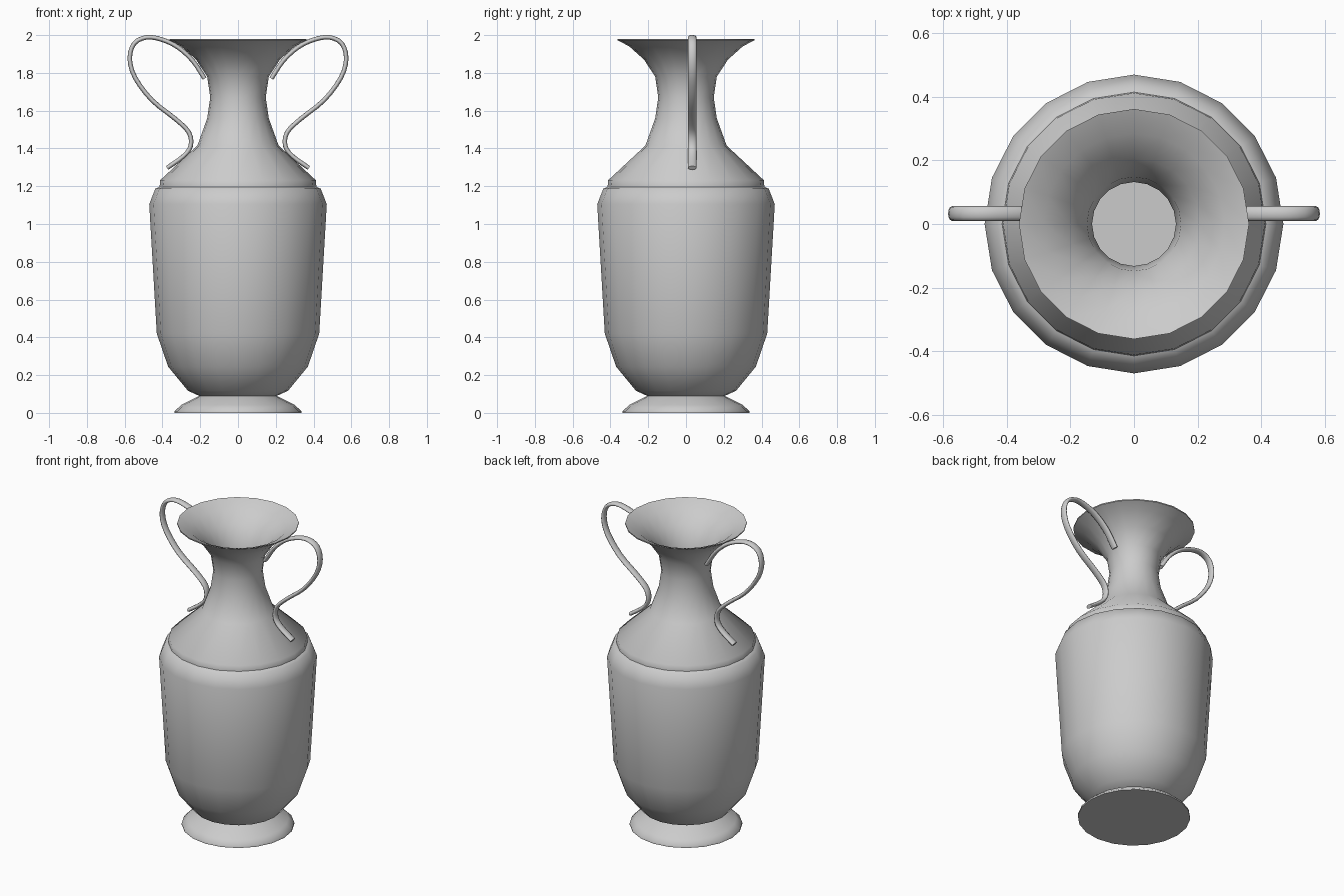
import bpy, bmesh
from math import sin, cos, pi, radians
from mathutils import Vector

if "Cube" in bpy.data.objects:
    bpy.data.objects.remove(bpy.data.objects["Cube"])

WALL = 0.015


def finish(name, bm, angle):
    bmesh.ops.recalc_face_normals(bm, faces=bm.faces)
    mesh = bpy.data.meshes.new(name)
    bm.to_mesh(mesh)
    bm.free()
    ob = bpy.data.objects.new(name, mesh)
    bpy.context.collection.objects.link(ob)
    bpy.ops.object.select_all(action='DESELECT')
    ob.select_set(True)
    bpy.context.view_layer.objects.active = ob
    bpy.ops.object.shade_smooth_by_angle(angle=radians(angle))
    return ob


def skin(bm, rings):
    """Bridge successive rings with quads and cap both ends."""
    loops = [[bm.verts.new(p) for p in ring] for ring in rings]
    n = len(loops[0])
    for a, b in zip(loops, loops[1:]):
        for i in range(n):
            j = (i + 1) % n
            bm.faces.new((a[i], a[j], b[j], b[i]))
    bm.faces.new(loops[0][::-1])
    bm.faces.new(loops[-1])


def lathe(name, profile, sides=20):
    bm = bmesh.new()
    skin(bm, [[(r * cos(2 * pi * i / sides), r * sin(2 * pi * i / sides), z)
               for i in range(sides)] for r, z in profile])
    return finish(name, bm, 50)


# Hollow vase: foot, body, stepped collar, neck and flared rim
foot = [(0.335, 0), (0.335, 0.01), (0.30, 0.042), (0.205, 0.09)]
body = [(0.265, 0.117), (0.37, 0.245), (0.43, 0.42), (0.47, 1.105),
        (0.438, 1.187), (0.415, 1.197), (0.412, 1.232), (0.215, 1.415),
        (0.163, 1.56), (0.147, 1.67), (0.163, 1.78), (0.222, 1.87),
        (0.30, 1.94), (0.362, 1.973)]
rim = [(0.362, 1.98)]
inside = [(r - WALL, z + (0.005 if z > 1.7 else 0)) for r, z in reversed(body[:-1])]
lathe("vase", foot + body + rim + inside)

# Scrolled strap handle, swept along a smooth path and mirrored
path = [(0.177, 1.77), (0.24, 1.865), (0.32, 1.937), (0.405, 1.977),
        (0.485, 1.988), (0.55, 1.955), (0.573, 1.875), (0.545, 1.775),
        (0.455, 1.655), (0.33, 1.555), (0.26, 1.485), (0.25, 1.415),
        (0.287, 1.36), (0.375, 1.297)]
pts = [Vector((x, 0.033, z)) for x, z in path]
ext = [2 * pts[0] - pts[1]] + pts + [2 * pts[-1] - pts[-2]]
line = []
for a, b, c, d in zip(ext, ext[1:], ext[2:], ext[3:]):
    for t in (0, 1 / 3, 2 / 3):
        line.append(0.5 * (2 * b + (c - a) * t + (2 * a - 5 * b + 4 * c - d) * t**2
                           + (3 * b - a - 3 * c + d) * t**3))
line.append(pts[-1])

rings = []
for i, p in enumerate(line):
    tan = (line[min(i + 1, len(line) - 1)] - line[max(i - 1, 0)]).normalized()
    nor = Vector((-tan.z, 0, tan.x))
    rings.append([p + nor * 0.012 * cos(2 * pi * k / 12)
                  + Vector((0, 0.023 * sin(2 * pi * k / 12), 0)) for k in range(12)])
bm = bmesh.new()
skin(bm, rings)
handles = finish("handles", bm, 60)
mirror = handles.modifiers.new("mirror", 'MIRROR')
mirror.use_axis[0] = True
